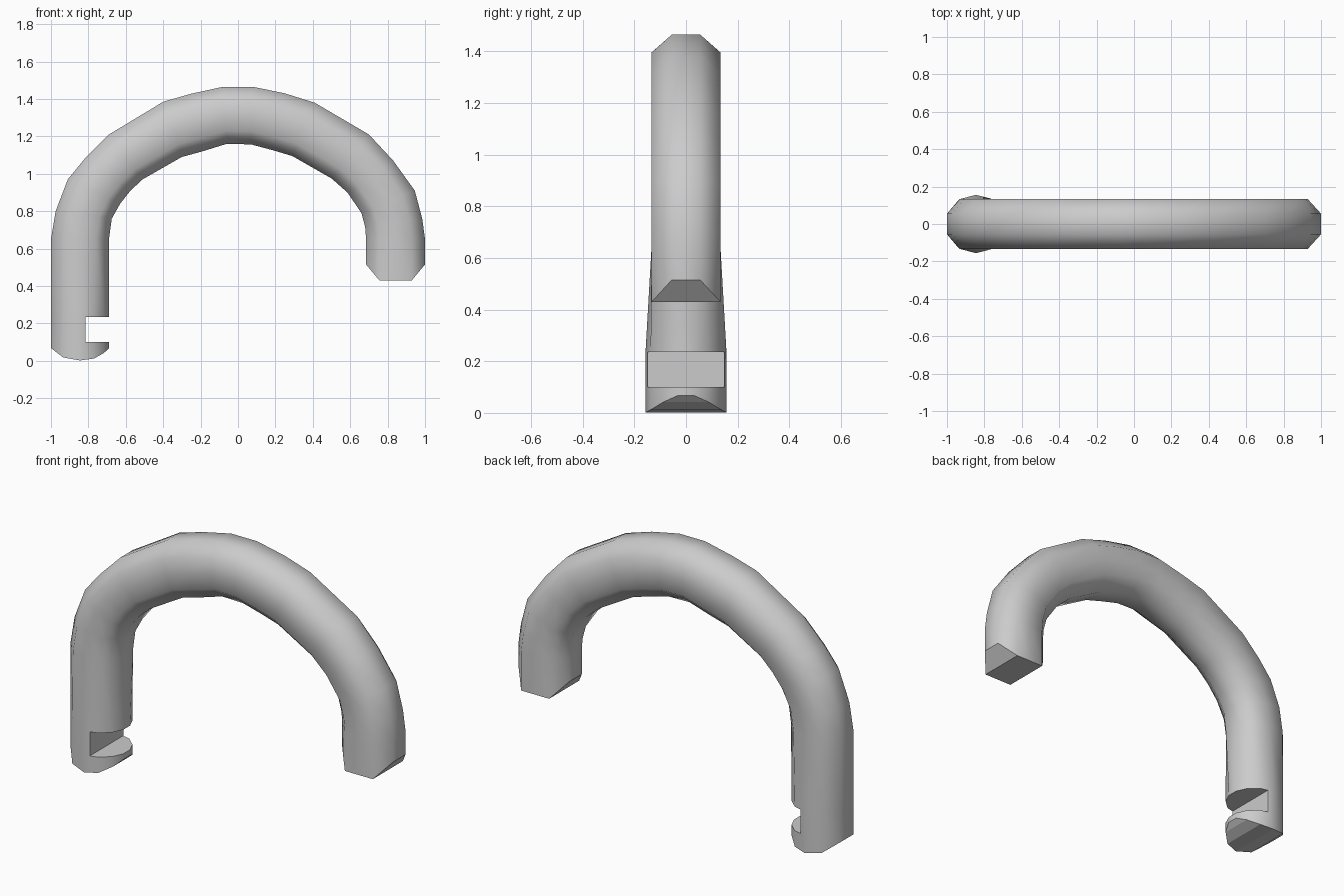
import bpy, bmesh

if "Cube" in bpy.data.objects:
    bpy.data.objects.remove(bpy.data.objects["Cube"])

# Half cross-sections (u across the bar: -1 outer side, +1 inner side; y half-width)
OCTAGON = [(-1, .055), (-.55, .133), (0, .133), (.55, .133), (.78, .094), (1, .055)]
ROUND = [(-1, .055), (-.58, .132), (0, .156), (.48, .137), (.83, .088), (1, .03)]

# Outer and inner outline of the bend: outer x, outer z, inner x, inner z
BEND = [
    (-1, .65, -.69, .65), (-.975, .80, -.675, .76), (-.91, .97, -.63, .84),
    (-.82, 1.08, -.575, .91), (-.69, 1.21, -.51, .97), (-.40, 1.385, -.30, 1.09),
    (-.25, 1.428, -.19, 1.12), (-.08, 1.465, -.06, 1.16), (.08, 1.465, .07, 1.157),
    (.25, 1.43, .19, 1.125), (.41, 1.38, .29, 1.095), (.70, 1.21, .50, .975),
    (.83, 1.07, .585, .90), (.945, .91, .66, .79), (.985, .76, .68, .715), (1, .65, .685, .65),
]


def ring(bm, half, outer_x, outer_z, inner_x, inner_z, lift=None):
    """Closed loop of vertices; lift gives a z offset for each profile point."""
    rows = []
    for i, (u, y) in enumerate(half):
        t = (u + 1) / 2
        x = outer_x + (inner_x - outer_x) * t
        z = outer_z + (inner_z - outer_z) * t + (lift[i] if lift else 0)
        rows.append((x, y, z))
    return ([bm.verts.new(p) for p in rows]
            + [bm.verts.new((x, -y, z)) for x, y, z in reversed(rows)])


def cap(bm, loop):
    """Close an end with strips and keep its facets crisp."""
    n = len(loop)
    for i in range(n // 2 - 1):
        f = bm.faces.new((loop[i], loop[i + 1], loop[n - 2 - i], loop[n - 1 - i]))
        for e in f.edges:
            e.smooth = False


# Shackle: long round leg, octagonal bend, short chamfered leg
bm = bmesh.new()
loops = [
    ring(bm, ROUND, -1, 0, -.69, 0, [.068, .018, .002, .012, .042, .068]),
    ring(bm, ROUND, -1, .25, -.69, .25),
]
loops += [ring(bm, OCTAGON, *b) for b in BEND]
loops.append(ring(bm, OCTAGON, 1, .43, .685, .43, [.085, 0, 0, 0, .043, .085]))
for a, b in zip(loops, loops[1:]):
    for i in range(len(a)):
        j = (i + 1) % len(a)
        bm.faces.new((a[i], a[j], b[j], b[i]))
cap(bm, loops[0])
cap(bm, loops[-1])
bmesh.ops.recalc_face_normals(bm, faces=bm.faces)
mesh = bpy.data.meshes.new("shackle")
bm.to_mesh(mesh)
bm.free()
shackle = bpy.data.objects.new("shackle", mesh)
bpy.context.collection.objects.link(shackle)

# Locking notch on the inner side of the long leg
bpy.ops.mesh.primitive_cube_add(size=1, location=(-.665, 0, .1675))
cutter = bpy.context.object
cutter.name = "notch_cutter"
cutter.scale = (.3, .6, .135)
cutter.hide_render = True
mod = shackle.modifiers.new("notch", 'BOOLEAN')
mod.operation = 'DIFFERENCE'
mod.solver = 'EXACT'
mod.object = cutter
bpy.ops.object.select_all(action='DESELECT')
shackle.select_set(True)
bpy.context.view_layer.objects.active = shackle
bpy.ops.object.modifier_apply(modifier=mod.name)
bpy.data.objects.remove(cutter)

# Smooth bar, sharp ends and notch
bpy.ops.object.shade_smooth_by_angle(angle=1.0)
